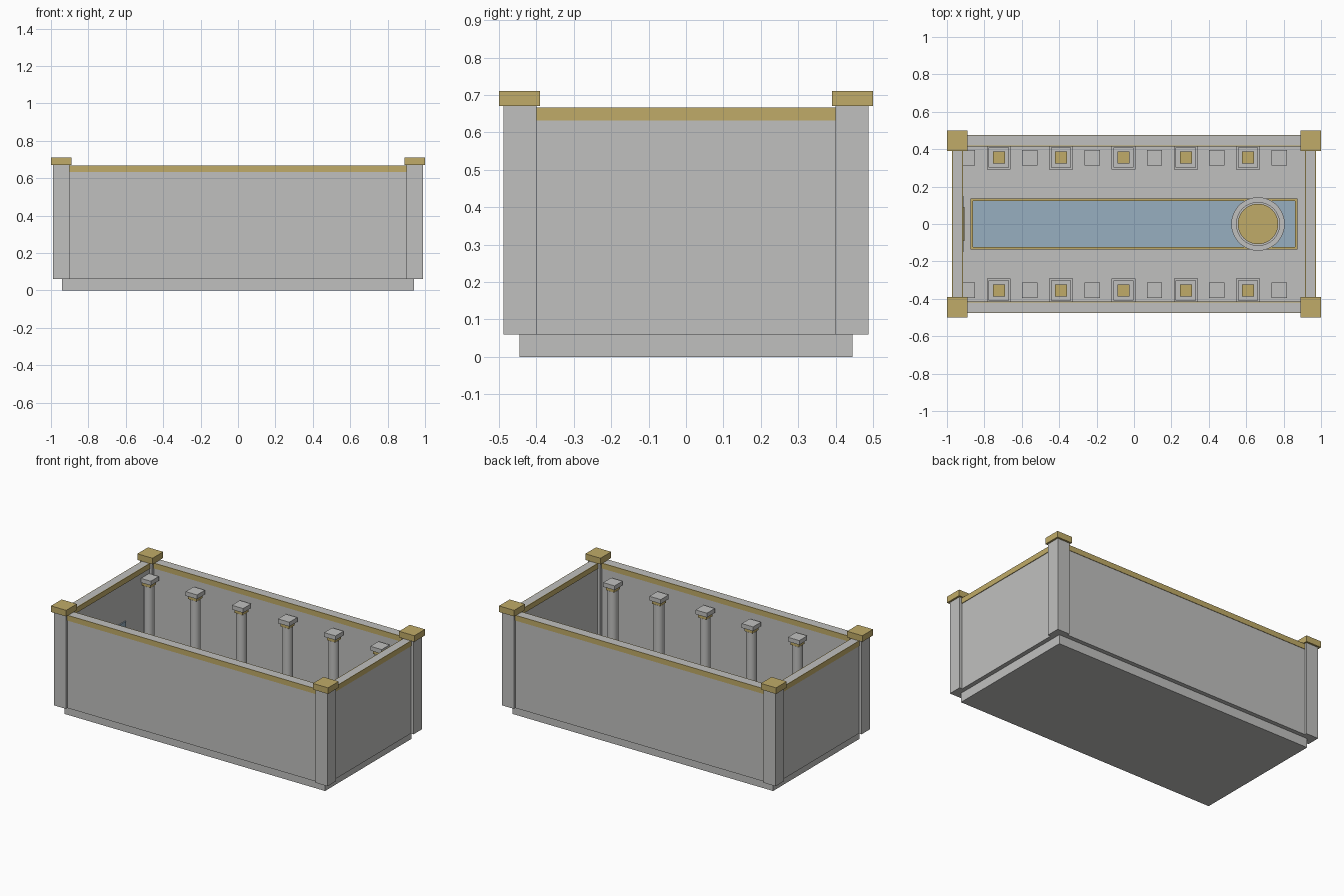
import bpy, math

if "Cube" in bpy.data.objects:
    bpy.data.objects.remove(bpy.data.objects["Cube"])


def material(name, rgb):
    m = bpy.data.materials.new(name)
    m.diffuse_color = (*rgb, 1)
    m.use_nodes = True
    m.node_tree.nodes["Principled BSDF"].inputs["Base Color"].default_value = m.diffuse_color
    return m


STONE = material("pale_stone", (0.53, 0.53, 0.52))
GOLD = material("gold", (0.53, 0.41, 0.14))
WATER = material("water_blue", (0.31, 0.43, 0.53))


def box(name, x0, x1, y0, y1, z0, z1, mat):
    bpy.ops.mesh.primitive_cube_add(
        size=1, location=((x0 + x1) / 2, (y0 + y1) / 2, (z0 + z1) / 2))
    o = bpy.context.object
    o.name = name
    o.scale = (x1 - x0, y1 - y0, z1 - z0)
    bpy.ops.object.transform_apply(location=False, rotation=False, scale=True)
    o.data.materials.append(mat)
    return o


def square(name, x, y, side, z0, z1, mat):
    h = side / 2
    return box(name, x - h, x + h, y - h, y + h, z0, z1, mat)


def drum(name, x, y, r, z0, z1, mat, sides=32):
    bpy.ops.mesh.primitive_cylinder_add(
        vertices=sides, radius=r, depth=z1 - z0, location=(x, y, (z0 + z1) / 2))
    o = bpy.context.object
    o.name = name
    o.data.materials.append(mat)
    bpy.ops.object.shade_smooth_by_angle(angle=math.radians(40))
    return o


# Base slab, which is also the floor
box("base_slab", -0.94, 0.94, -0.445, 0.445, 0, 0.06, STONE)

# Walls with thin gold bands on both faces near the top
for s, side in ((-1, "front"), (1, "back")):
    y0, y1 = sorted((s * 0.42, s * 0.473))
    box(side + "_wall", -0.92, 0.92, y0, y1, 0.06, 0.667, STONE)
    for face, a, b in (("inner", 0.415, 0.42), ("outer", 0.473, 0.476)):
        y0, y1 = sorted((s * a, s * b))
        box(f"{side}_{face}_band", -0.915, 0.915, y0, y1, 0.632, 0.667, GOLD)
for s, side in ((-1, "left"), (1, "right")):
    x0, x1 = sorted((s * 0.92, s * 0.968))
    box(side + "_wall", x0, x1, -0.44, 0.44, 0.06, 0.667, STONE)
    for face, a, b in (("inner", 0.915, 0.92), ("outer", 0.968, 0.972)):
        x0, x1 = sorted((s * a, s * b))
        box(f"{side}_{face}_band", x0, x1, -0.415, 0.415, 0.632, 0.667, GOLD)

# Corner posts with gold caps
for sx in (-1, 1):
    for sy in (-1, 1):
        square("corner_post", sx * 0.944, sy * 0.444, 0.088, 0.06, 0.67, STONE)
        square("corner_cap", sx * 0.945, sy * 0.445, 0.11, 0.67, 0.71, GOLD)

# Two rows of columns, with pedestals between them
for sy in (-1, 1):
    y = sy * 0.355
    for i in range(6):
        x = -0.89 + i * 0.3333
        square("column_foot", x, y, 0.078, 0.06, 0.085, STONE)
        drum("column_shaft", x, y, 0.032, 0.085, 0.55, STONE, 24)
        square("column_collar", x, y, 0.06, 0.55, 0.572, GOLD)
        square("column_cap", x, y, 0.082, 0.572, 0.6, STONE)
    for i in range(5):
        x = -0.723 + i * 0.3333
        square("pedestal_foot", x, y, 0.128, 0.06, 0.085, STONE)
        square("pedestal_block", x, y, 0.108, 0.085, 0.15, STONE)
        square("pedestal_top", x, y, 0.064, 0.15, 0.19, GOLD)

# Long pool with gold rim
for s in (-1, 1):
    y0, y1 = sorted((s * 0.122, s * 0.136))
    box("pool_rim_long", -0.875, 0.875, y0, y1, 0.06, 0.08, GOLD)
    x0, x1 = sorted((s * 0.861, s * 0.875))
    box("pool_rim_end", x0, x1, -0.122, 0.122, 0.06, 0.08, GOLD)
box("pool_water", -0.861, 0.861, -0.122, 0.122, 0.06, 0.07, WATER)

# Round stepped plinth at the right end of the pool
drum("plinth_foot", 0.663, 0, 0.143, 0.06, 0.1, STONE, 40)
drum("plinth_drum", 0.663, 0, 0.118, 0.1, 0.2, STONE, 40)
drum("plinth_top", 0.663, 0, 0.108, 0.2, 0.22, GOLD, 40)

# Blue panel with a gold sill on the inside of the left wall
box("wall_panel", -0.92, -0.912, -0.15, 0.15, 0.12, 0.385, WATER)
box("wall_panel_sill", -0.915, -0.905, -0.09, 0.09, 0.1, 0.12, GOLD)
